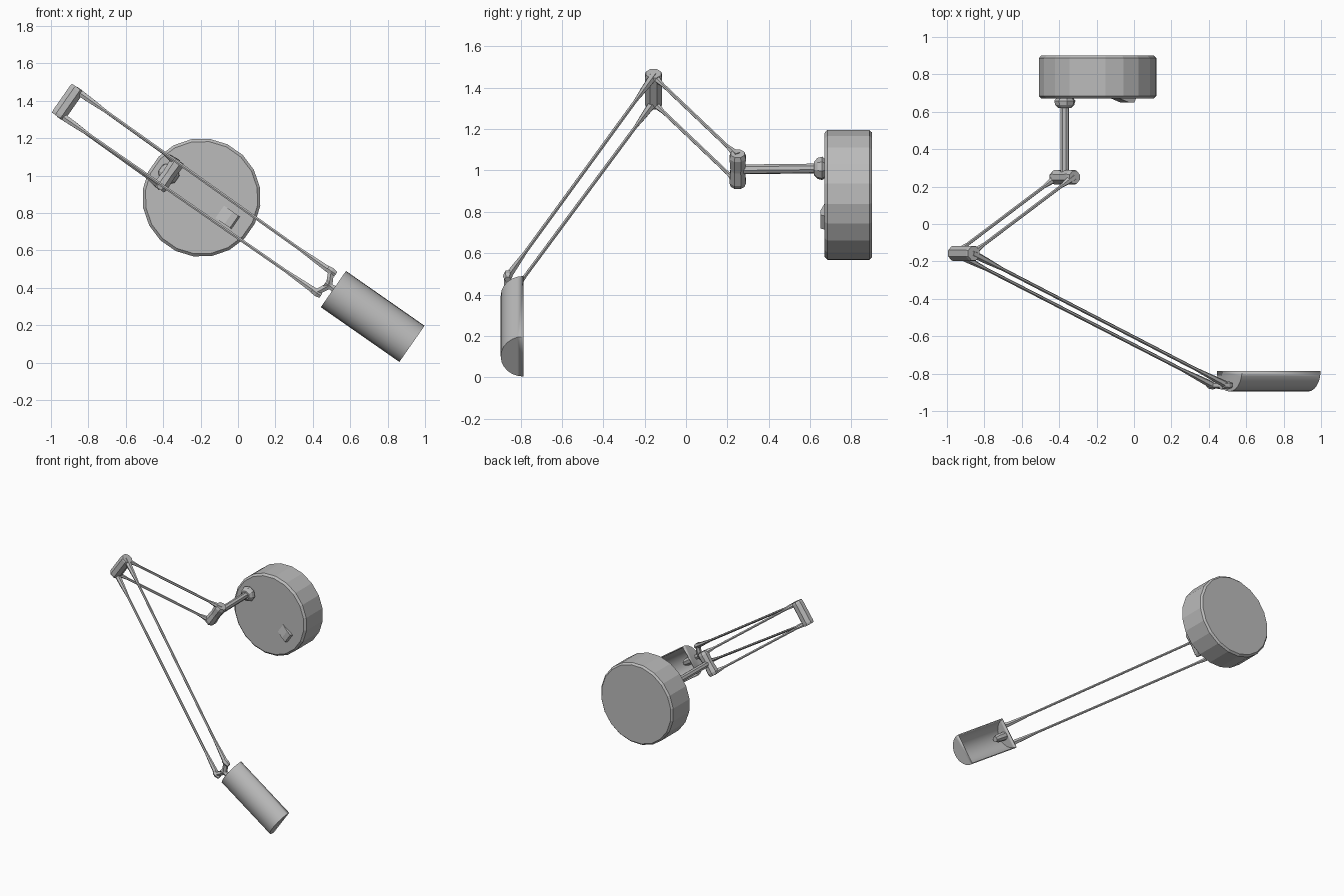
import bpy, bmesh, math
from mathutils import Vector as V

cube = bpy.data.objects.get("Cube")
if cube:
    bpy.data.objects.remove(cube)

grey = bpy.data.materials.new("satin grey")
grey.use_nodes = True
COLOUR = (0.5, 0.5, 0.5, 1)
grey.diffuse_color = COLOUR
grey.node_tree.nodes["Principled BSDF"].inputs["Base Color"].default_value = COLOUR

D = V((0.82, 0, -0.572)).normalized()   # direction the arms run, seen from the front
P = V((-D.z, 0, D.x))                   # across the arms
Y = V((0, 1, 0))


def finish(name, bm, smooth=None):
    bmesh.ops.recalc_face_normals(bm, faces=bm.faces)
    mesh = bpy.data.meshes.new(name)
    bm.to_mesh(mesh)
    bm.free()
    mesh.materials.append(grey)
    obj = bpy.data.objects.new(name, mesh)
    bpy.context.collection.objects.link(obj)
    if smooth:
        bpy.ops.object.select_all(action="DESELECT")
        obj.select_set(True)
        bpy.context.view_layer.objects.active = obj
        bpy.ops.object.shade_smooth_by_angle(angle=math.radians(smooth))
    return obj


def turned(name, a, b, stations, sides, smooth=None, squash=1):
    """Turned solid from a to b; stations are (distance fraction, radius)."""
    bm = bmesh.new()
    axis = (b - a).normalized()
    u = axis.cross(Y if abs(axis.y) < 0.9 else P).normalized()
    w = axis.cross(u) * squash
    rings = []
    for t, r in stations:
        c = a.lerp(b, t)
        angles = [2 * math.pi * (i + 0.5) / sides for i in range(sides)]
        rings.append([bm.verts.new(c + r * (u * math.cos(q) + w * math.sin(q))) for q in angles])
    for lo, hi in zip(rings, rings[1:]):
        for i in range(sides):
            j = (i + 1) % sides
            bm.faces.new((lo[i], lo[j], hi[j], hi[i]))
    bm.faces.new(rings[0])
    bm.faces.new(rings[-1])
    return finish(name, bm, smooth)


def prism(name, centre, size, top=1, shift=0):
    """Block along D, P and -Y; the -Y face can be scaled and slid along D."""
    bm = bmesh.new()
    for s in (0, 1):
        k = top if s else 1
        for i, j in ((-1, -1), (1, -1), (1, 1), (-1, 1)):
            bm.verts.new(centre + D * (i * size[0] * k / 2 + shift * s)
                         + P * (j * size[1] / 2) - Y * (size[2] * s))
    v = list(bm.verts)
    bm.faces.new(v[:4])
    bm.faces.new(v[4:])
    for i in range(4):
        j = (i + 1) % 4
        bm.faces.new((v[i], v[j], v[j + 4], v[i + 4]))
    return finish(name, bm)


# Round weighted base with softened rims
base = V((-0.195, 0.67, 0.882))
turned("base", base, base + Y * 0.23,
       [(0, 0.302), (0.06, 0.317), (0.94, 0.317), (1, 0.304)], 20)

# Wedge-shaped rocker switch
prism("switch", V((-0.06, 0.675, 0.78)), (0.12, 0.08, 0.025), 0.3, 0.03)

# Upright post with its collar
shoulder = V((-0.37, 0.25, 1.005))
foot = V((-0.37, 0.675, 1.01))
turned("post", shoulder, foot, [(0, 0.024), (1, 0.024)], 8, 30)
turned("post_collar", foot - Y * 0.055, foot, [(0, 0.035), (0.3, 0.052), (0.7, 0.058), (1, 0.045)], 8)

# Shoulder and elbow joint barrels
elbow = V((-0.91, -0.157, 1.392))
turned("shoulder_joint", shoulder - P * 0.093, shoulder + P * 0.093,
       [(0, 0.036), (0.12, 0.043), (0.5, 0.038), (0.88, 0.043), (1, 0.036)], 8)
turned("elbow_joint", elbow - P * 0.094, elbow + P * 0.094,
       [(0, 0.040), (0.08, 0.044), (0.92, 0.044), (1, 0.040)], 8)

# Paired arm rods, thickened at both ends
wrist = V((0.458, -0.862, 0.432))
for side, label in ((-1, "lower"), (1, "upper")):
    for arm, a, b, off_b in (("rear_arm", shoulder, elbow, 0.078), ("front_arm", elbow, wrist, 0.068)):
        turned(f"{arm}_{label}_rod", a + P * side * 0.078, b + P * side * off_b,
               [(0, 0.022), (0.06, 0.017), (0.12, 0.0095), (0.88, 0.0095), (0.94, 0.015), (1, 0.02)], 6, 35)
    # Fork arm joining each rod to the shade pivot
    tip = wrist + P * side * 0.07
    turned(f"fork_{label}_knuckle", tip - D * 0.025, tip + D * 0.03, [(0, 0.018), (0.5, 0.023), (1, 0.016)], 6)
    turned(f"fork_{label}_link", tip, wrist + D * 0.035, [(0, 0.018), (1, 0.02)], 6)

# Pivot and lamp socket running into the shade
near = V((0.51, -0.786, 0.393))
turned("shade_pivot", wrist + D * 0.01, wrist + D * 0.1, [(0, 0.024), (0.4, 0.018), (1, 0.024)], 6)
turned("lamp_socket", near + D * 0.005 - Y * 0.055, near + D * 0.11 - Y * 0.055,
       [(0, 0.032), (0.7, 0.03), (1, 0.02)], 8, 30)

# Half-round trough shade, open towards the desk
LENGTH, HALF, DEPTH, STEPS = 0.512, 0.118, 0.11, 12
bm = bmesh.new()
ends = []
for s in (0, LENGTH):
    arc = [math.pi * i / STEPS for i in range(STEPS + 1)]
    ends.append([bm.verts.new(near + D * s + P * HALF * math.cos(q) - Y * DEPTH * math.sin(q)) for q in arc])
for i in range(STEPS):
    bm.faces.new((ends[0][i], ends[0][i + 1], ends[1][i + 1], ends[1][i]))
bm.faces.new(ends[0])
bm.faces.new(ends[1])
shade = finish("shade", bm, 30)
mid = shade.data.polygons[STEPS // 2]
if mid.normal.y > 0:
    shade.data.flip_normals()
wall = shade.modifiers.new("wall", "SOLIDIFY")
wall.thickness = 0.01
wall.offset = -1
